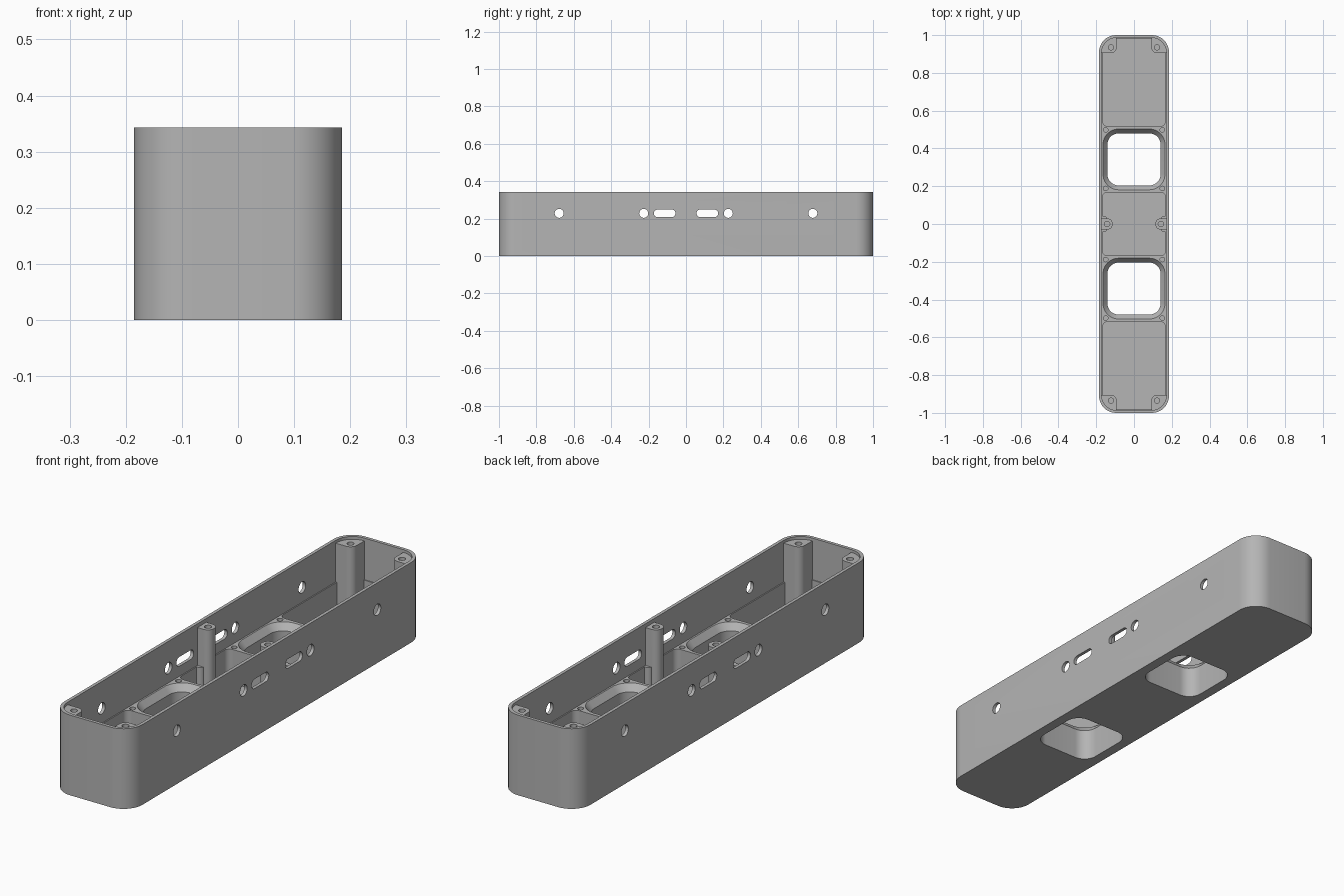
import bpy, bmesh, math

old = bpy.data.objects.get("Cube")
if old:
    bpy.data.objects.remove(old, do_unlink=True)

HX, HY, HEIGHT = 0.185, 1.0, 0.343   # outer half width, half length, height
WALL = 0.014
DECK = 0.165                         # top of the thick lower block
FLOOR = 0.02
POST_TOP = 0.331
SIDE_Z = 0.228

grey = bpy.data.materials.new("plain_grey")
grey.use_nodes = True
colour = (0.46, 0.46, 0.46, 1)
grey.diffuse_color = colour
grey.node_tree.nodes["Principled BSDF"].inputs["Base Color"].default_value = colour


def outline(x0, x1, y0, y1, radii, steps=10):
    """Rounded rectangle; radii run from the +x +y corner anticlockwise."""
    if not isinstance(radii, tuple):
        radii = (radii,) * 4
    corners = ((x1, y1, -1, -1), (x0, y1, 1, -1), (x0, y0, 1, 1), (x1, y0, -1, 1))
    points = []
    for i, ((x, y, dx, dy), r) in enumerate(zip(corners, radii)):
        if r == 0:
            points.append((x, y))
            continue
        for k in range(steps + 1):
            a = math.pi / 2 * (i + k / steps)
            points.append((x + dx * r + r * math.cos(a), y + dy * r + r * math.sin(a)))
    # drop the doubled points where two arcs meet
    return [p for p, q in zip(points, points[1:] + points[:1]) if math.dist(p, q) > 1e-6]


def box_outline(cx, cy, hx, hy, r):
    return outline(cx - hx, cx + hx, cy - hy, cy + hy, r)


def loft(name, sections, sx=1, sy=1, along_x=False):
    """Solid through (height, outline) sections, mirrored by the signs."""
    bm = bmesh.new()
    rings = []
    for h, pts in sections:
        rings.append([bm.verts.new((h, p * sx, q * sy) if along_x else (p * sx, q * sy, h))
                      for p, q in pts])
    for low, high in zip(rings, rings[1:]):
        for i in range(len(low)):
            j = (i + 1) % len(low)
            bm.faces.new((low[i], low[j], high[j], high[i]))
    bm.faces.new(rings[0])
    bm.faces.new(rings[-1])
    bmesh.ops.recalc_face_normals(bm, faces=bm.faces)
    mesh = bpy.data.meshes.new(name)
    bm.to_mesh(mesh)
    bm.free()
    mesh.materials.append(grey)
    obj = bpy.data.objects.new(name, mesh)
    bpy.context.collection.objects.link(obj)
    return obj


def combine(target, tool, operation):
    """Apply one boolean and remove the tool."""
    tool.hide_render = True
    mod = target.modifiers.new("combine", "BOOLEAN")
    mod.object, mod.operation, mod.solver = tool, operation, "EXACT"
    bpy.context.view_layer.objects.active = target
    bpy.ops.object.modifier_apply(modifier=mod.name)
    bpy.data.objects.remove(tool, do_unlink=True)


def cut(*args, **kw):
    combine(case, loft("cutter", *args, **kw), "DIFFERENCE")


def add(*args, **kw):
    combine(case, loft("addition", *args, **kw), "UNION")


# Outer shell with the open upper cavity
case = loft("case", [(0, box_outline(0, 0, HX, HY, 0.09)),
                     (HEIGHT, box_outline(0, 0, HX, HY, 0.09))])
inner = box_outline(0, 0, HX - WALL, HY - WALL, 0.078)
cut([(DECK, inner), (HEIGHT + 0.1, inner)])

# Three pockets sunk into the lower block
middle = box_outline(0, 0, 0.166, 0.168, 0.025)
cut([(FLOOR, middle), (DECK + 0.02, middle)])
end_pocket = outline(-0.166, 0.166, 0.518, 0.982, (0.074, 0.074, 0.025, 0.025))
for s in (1, -1):
    cut([(FLOOR, end_pocket), (DECK + 0.02, end_pocket)], sy=s)

# Square openings through the block, chamfered at the top
for cy in (0.342, -0.342):
    hole = box_outline(0, cy, 0.141, 0.138, 0.06)
    rim = box_outline(0, cy, 0.164, 0.161, 0.083)
    cut([(-0.1, hole), (DECK - 0.028, hole), (DECK, rim), (DECK + 0.03, rim)])

# Screw posts in the corners
corner_post = outline(0.092, 0.178, 0.905, 0.993, (0.084, 0, 0.03, 0))
corner_screw = box_outline(0.122, 0.935, 0.014, 0.014, 0.014)
for sx in (1, -1):
    for sy in (1, -1):
        add([(0.01, corner_post), (POST_TOP, corner_post)], sx, sy)
        cut([(0.2, corner_screw), (HEIGHT + 0.1, corner_screw)], sx, sy)

# Middle posts, each with a wider foot
mid_post = outline(0.113, 0.178, -0.03, 0.03, (0, 0.029, 0.029, 0))
mid_foot = outline(0.142, 0.177, -0.043, 0.043, (0, 0.02, 0.02, 0))
mid_screw = box_outline(0.142, 0, 0.014, 0.014, 0.014)
for sx in (1, -1):
    add([(0.01, mid_foot), (DECK, mid_foot)], sx)
    add([(0.011, mid_post), (POST_TOP - 0.004, mid_post)], sx)
    cut([(0.2, mid_screw), (HEIGHT + 0.1, mid_screw)], sx)

# Small screw holes around each opening
for sx in (1, -1):
    for sy in (1, -1):
        for y in (0.498, 0.188):
            small = box_outline(0.15, y, 0.012, 0.012, 0.012)
            cut([(0.08, small), (DECK + 0.03, small)], sx, sy)

# Round holes and slots through both long walls
for s in (1, -1):
    for y, half, r in ((0.678, 0.024, 0.024), (0.226, 0.024, 0.024), (0.114, 0.058, 0.02)):
        shape = box_outline(y, SIDE_Z, half, r, r)
        cut([(-0.3, shape), (0.3, shape)], sx=s, along_x=True)

# Smooth curved walls, sharp edges kept
bpy.ops.object.select_all(action="DESELECT")
case.select_set(True)
bpy.context.view_layer.objects.active = case
bpy.ops.object.shade_smooth_by_angle(angle=math.radians(30))
